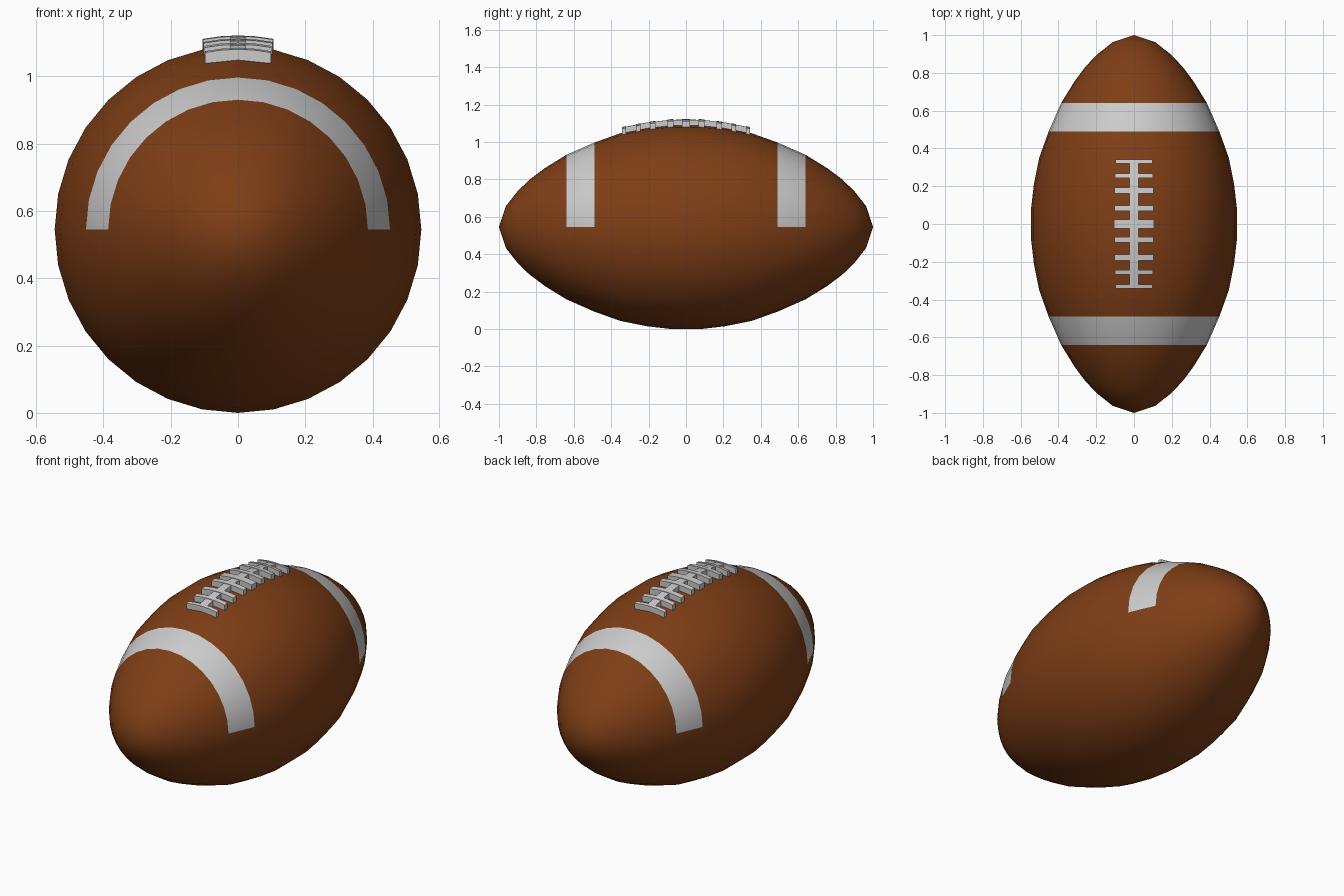
import bpy, bmesh, math

if "Cube" in bpy.data.objects:
    bpy.data.objects.remove(bpy.data.objects["Cube"])

SEG = 32
CZ = 0.545
# half profile: (distance along y, radius)
HALF = [(0.08, 0.545), (0.21, 0.53), (0.35, 0.502), (0.49, 0.452), (0.64, 0.386),
        (0.755, 0.315), (0.835, 0.255), (0.90, 0.192), (0.963, 0.112)]
PROFILE = [(-y, r) for y, r in reversed(HALF)] + HALF


def material(name, color):
    m = bpy.data.materials.new(name)
    m.diffuse_color = (*color, 1)
    m.use_nodes = True
    m.node_tree.nodes["Principled BSDF"].inputs["Base Color"].default_value = m.diffuse_color
    return m


def finish(bm, name, angle):
    bmesh.ops.recalc_face_normals(bm, faces=bm.faces)
    me = bpy.data.meshes.new(name)
    bm.to_mesh(me)
    bm.free()
    ob = bpy.data.objects.new(name, me)
    bpy.context.collection.objects.link(ob)
    bpy.ops.object.select_all(action='DESELECT')
    ob.select_set(True)
    bpy.context.view_layer.objects.active = ob
    bpy.ops.object.shade_smooth_by_angle(angle=math.radians(angle))
    return ob


def surface_z(x, y):
    """Height of the ball's top at x, y."""
    y = abs(y)
    pts = [(0, 0.545)] + HALF
    for (y0, r0), (y1, r1) in zip(pts, pts[1:]):
        if y <= y1:
            r = r0 + (r1 - r0) * (y - y0) / (y1 - y0)
            return CZ + math.sqrt(r * r - x * x)


def lace_strip(bm, xs, ys, height):
    """Closed slab that follows the ball surface over a grid of xs and ys."""
    def layer(off):
        return [[bm.verts.new((x, y, surface_z(x, y) + off)) for y in ys] for x in xs]
    low, top = layer(-0.012), layer(height)
    nx, ny = len(xs), len(ys)
    for g in (low, top):
        for i in range(nx - 1):
            for j in range(ny - 1):
                bm.faces.new((g[i][j], g[i + 1][j], g[i + 1][j + 1], g[i][j + 1]))
    rim = ([(i, 0) for i in range(nx)] + [(nx - 1, j) for j in range(1, ny)]
           + [(i, ny - 1) for i in range(nx - 2, -1, -1)] + [(0, j) for j in range(ny - 2, 0, -1)])
    for (a, b), (c, d) in zip(rim, rim[1:] + rim[:1]):
        bm.faces.new((low[a][b], low[c][d], top[c][d], top[a][b]))


# ball: lathe around y, stripes are the upper halves of two rings
bm = bmesh.new()
rings = [[bm.verts.new((r * math.cos(2 * math.pi * k / SEG), y,
                        CZ + r * math.sin(2 * math.pi * k / SEG))) for k in range(SEG)]
         for y, r in PROFILE]
for i, (a, b) in enumerate(zip(rings, rings[1:])):
    mid = abs(PROFILE[i][0] + PROFILE[i + 1][0]) / 2
    for k in range(SEG):
        n = (k + 1) % SEG
        f = bm.faces.new((a[k], a[n], b[n], b[k]))
        f.material_index = int(0.5 < mid < 0.63 and k < SEG // 2)
for ring, y in ((rings[0], -1), (rings[-1], 1)):
    tip = bm.verts.new((0, y, CZ))
    for k in range(SEG):
        bm.faces.new((ring[k], ring[(k + 1) % SEG], tip))
ball = finish(bm, "ball", 60)
ball.data.materials.append(material("leather", (0.21, 0.048, 0.008)))
ball.data.materials.append(material("stripe", (0.8, 0.8, 0.8)))

# long lace down the middle
bm = bmesh.new()
lace_strip(bm, [-0.024, 0, 0.024], [-0.335 + 0.67 * j / 16 for j in range(17)], 0.029)
finish(bm, "centre_lace", 35)

# nine cross laces
bm = bmesh.new()
for y, w, half in ((0, 0.045, 0.105), (0.083, 0.03, 0.104), (0.177, 0.03, 0.103),
                   (0.255, 0.024, 0.1), (0.331, 0.02, 0.098)):
    for s in ((1, -1) if y else (1,)):
        lace_strip(bm, [half * t for t in (-1, -0.5, 0, 0.5, 1)],
                   [s * y - w / 2, s * y, s * y + w / 2], 0.032)
finish(bm, "cross_laces", 35)
